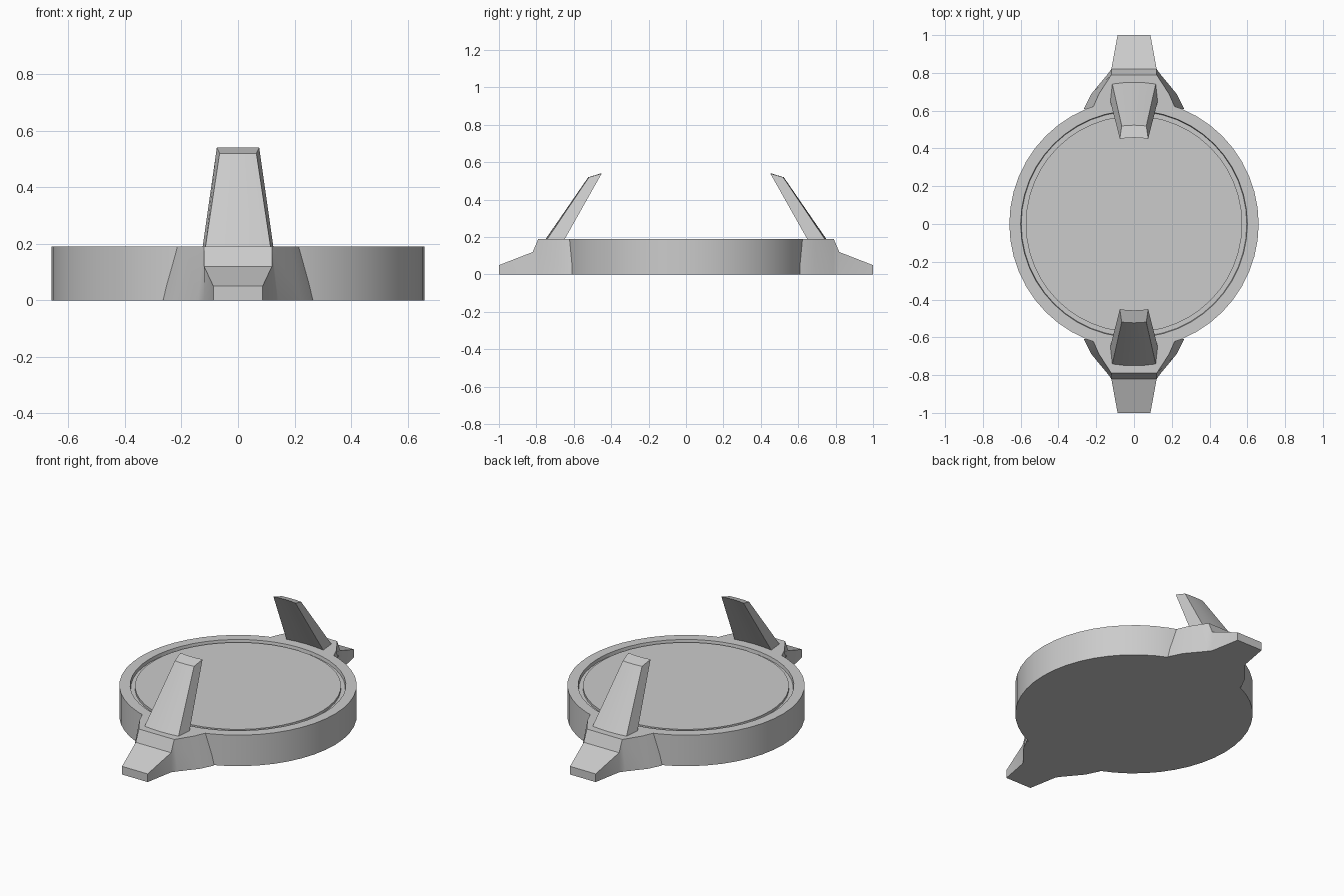
import bpy, bmesh, math

if "Cube" in bpy.data.objects:
    bpy.data.objects.remove(bpy.data.objects["Cube"])

SEGMENTS = 48
TOP = 0.19


def make_object(name, bm):
    bmesh.ops.recalc_face_normals(bm, faces=bm.faces[:])
    mesh = bpy.data.meshes.new(name)
    bm.to_mesh(mesh)
    bm.free()
    ob = bpy.data.objects.new(name, mesh)
    bpy.context.collection.objects.link(ob)
    return ob


def loft(name, rings):
    """Closed solid skinned through rings of equal point count."""
    bm = bmesh.new()
    loops = [[bm.verts.new(p) for p in ring] for ring in rings]
    n = len(loops[0])
    for a, b in zip(loops, loops[1:]):
        for i in range(n):
            j = (i + 1) % n
            bm.faces.new((a[i], a[j], b[j], b[i]))
    bm.faces.new(loops[0])
    bm.faces.new(loops[-1])
    return make_object(name, bm)


def circle(r, z):
    return [(r * math.cos(2 * math.pi * i / SEGMENTS),
             r * math.sin(2 * math.pi * i / SEGMENTS), z) for i in range(SEGMENTS)]


def arc(side, r, half_width, z, steps=4):
    """Points across x on a circle about the disc axis."""
    xs = [half_width * (2 * i / steps - 1) for i in range(steps + 1)]
    return [(side * x, side * math.sqrt(r * r - x * x), z) for x in xs]


# Round base with a shallow groove around the inset top plate
base = loft("round_base", [circle(r, z) for r, z in (
    (0.66, 0), (0.66, TOP), (0.60, TOP), (0.597, 0.17), (0.573, 0.17), (0.573, 0.185))])

# Foot sections: y, half width at bottom, half width at top, height
FOOT = ((1.0, 0.087, 0.087, 0.05), (0.82, 0.12, 0.12, 0.12),
        (0.79, 0.142, 0.12, TOP), (0.69, 0.225, 0.185, TOP), (0.61, 0.265, 0.22, TOP))

parts = [base]
for side, label in ((-1, "front"), (1, "back")):
    # Flared mounting lug and sloping foot
    foot = loft(label + "_foot", [
        [(-side * wb, side * y, 0), (side * wb, side * y, 0),
         (side * wt, side * y, h), (-side * wt, side * y, h)] for y, wb, wt, h in FOOT])
    parts.append(foot)
    # Inward-leaning tapered prong
    bottom = arc(side, 0.75, 0.115, TOP) + arc(side, 0.66, 0.125, TOP)[::-1]
    tip = arc(side, 0.523, 0.065, 0.52) + arc(side, 0.457, 0.075, 0.54)[::-1]
    parts.append(loft(label + "_prong", [bottom, tip]))

# Smooth the curved walls, keep hard edges
bpy.ops.object.select_all(action='DESELECT')
for ob in parts:
    ob.select_set(True)
bpy.context.view_layer.objects.active = base
bpy.ops.object.shade_smooth_by_angle(angle=math.radians(30))
